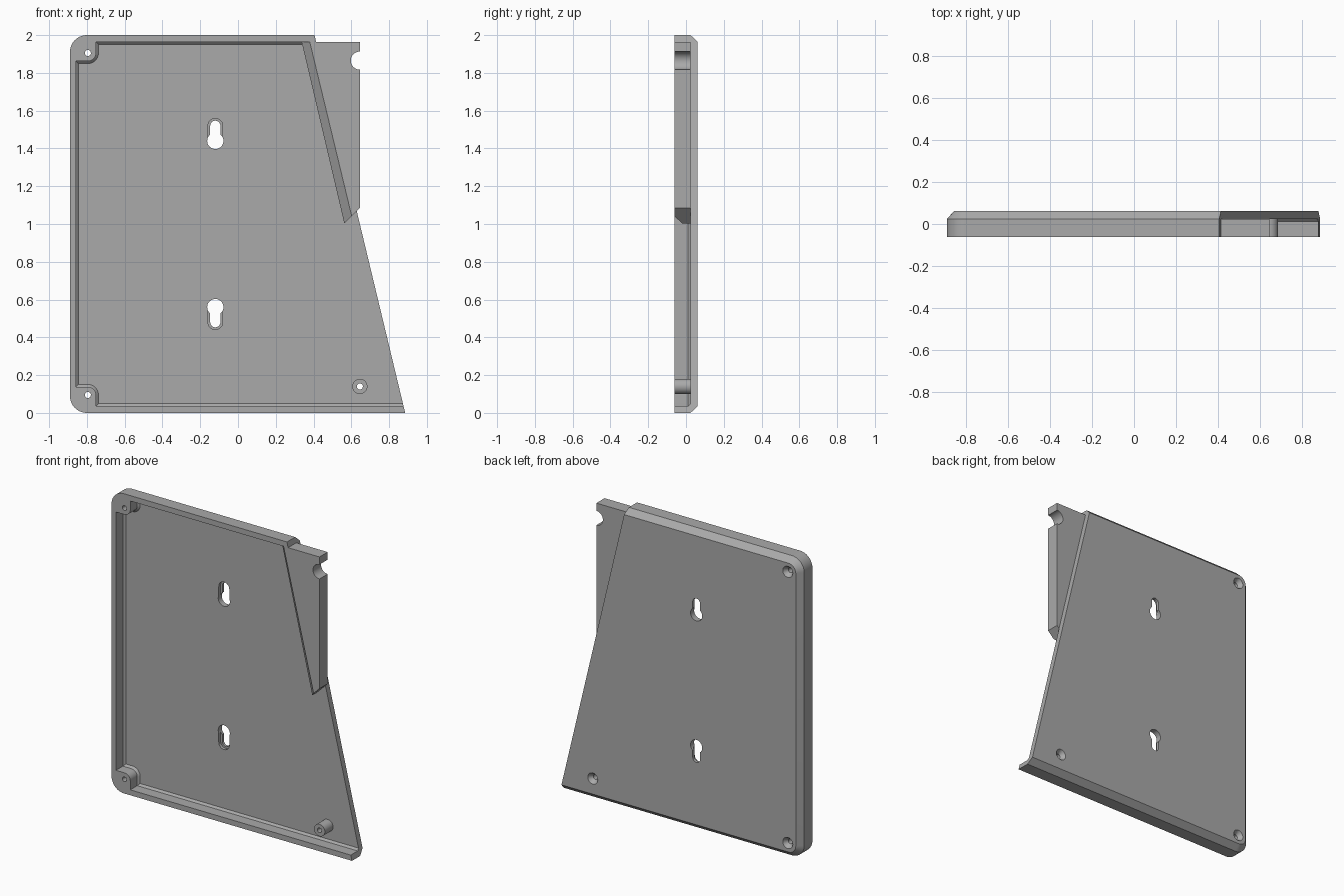
import bpy
import bmesh
from math import sin, cos, pi, asin
from mathutils import Vector

cube = bpy.data.objects.get("Cube")
if cube:
    bpy.data.objects.remove(cube)

# Depths along y, shared by all parts
FRONT, FLOOR, BACK = -0.062, 0.024, 0.062
LEFT, RIGHT, TOP = -0.89, 0.885, 2.0
WALL, EDGE, FILLET = 0.036, 0.036, 0.013
SCREW_X, SCREW_Z, BOSS_R = -0.795, 0.095, 0.043
POST = (0.645, 0.14)
KEY_X = -0.12

grey = bpy.data.materials.new("grey plastic")
grey.use_nodes = True
grey.diffuse_color = (0.4, 0.4, 0.4, 1)
grey.node_tree.nodes["Principled BSDF"].inputs["Base Color"].default_value = (0.4, 0.4, 0.4, 1)


def arc(cx, cz, r, start, end, n=12):
    return [(cx + r * cos(start + (end - start) * i / n),
             cz + r * sin(start + (end - start) * i / n)) for i in range(n + 1)]


def circle(cx, cz, r):
    return arc(cx, cz, r, 0, 2 * pi, 40)[:-1]


def loft(name, layers, clip=None):
    """Closed solid through matching x-z outlines placed at given depths."""
    bm = bmesh.new()
    rings = [[bm.verts.new((x, y, z)) for x, z in pts] for y, pts in layers]
    n = len(rings[0])
    for a, b in zip(rings, rings[1:]):
        for i in range(n):
            j = (i + 1) % n
            bm.faces.new((a[i], a[j], b[j], b[i]))
    bm.faces.new(rings[0])
    bm.faces.new(rings[-1])
    if clip:
        point, normal = clip
        bmesh.ops.bisect_plane(bm, geom=bm.verts[:] + bm.edges[:] + bm.faces[:],
                               plane_co=point, plane_no=normal, clear_outer=True)
        bmesh.ops.holes_fill(bm, edges=[e for e in bm.edges if e.is_boundary])
    bmesh.ops.recalc_face_normals(bm, faces=bm.faces[:])
    mesh = bpy.data.meshes.new(name)
    bm.to_mesh(mesh)
    bm.free()
    mesh.materials.append(grey)
    obj = bpy.data.objects.new(name, mesh)
    bpy.context.collection.objects.link(obj)
    return obj


def activate(obj):
    bpy.ops.object.select_all(action='DESELECT')
    obj.select_set(True)
    bpy.context.view_layer.objects.active = obj


def cut(obj, cutter):
    mod = obj.modifiers.new("cut", 'BOOLEAN')
    mod.operation, mod.solver, mod.object = 'DIFFERENCE', 'EXACT', cutter
    activate(obj)
    bpy.ops.object.modifier_apply(modifier=mod.name)
    bpy.data.objects.remove(cutter)


# Outer shell: rounded left corners, chamfered back, slanted right side
def shell_outline(inset):
    r = 0.09 - inset
    cx = LEFT + 0.09
    right = 1.3
    return ([(right, inset), (right, TOP - inset)]
            + arc(cx, TOP - 0.09, r, pi / 2, pi)
            + arc(cx, 0.09, r, pi, 1.5 * pi))


slant = (Vector((RIGHT, 0, 0)), Vector((2.0, 0, 0.48)))
tray = loft("tray", [(FRONT, shell_outline(0)), (FLOOR, shell_outline(0)),
                     (BACK, shell_outline(EDGE))], slant)


# Inner recess that leaves rounded screw bosses in the left corners
def recess_outline(inset):
    lo, hi = WALL + inset, TOP - WALL - inset
    x, r = LEFT + WALL - 0.004 + inset, BOSS_R + inset
    return ([(1.4, lo), (1.4, hi), (SCREW_X + r, hi)]
            + arc(SCREW_X, TOP - SCREW_Z, r, 0, -pi / 2)
            + [(x, TOP - SCREW_Z - r), (x, SCREW_Z + r)]
            + arc(SCREW_X, SCREW_Z, r, pi / 2, 0)
            + [(SCREW_X + r, lo)])


cut(tray, loft("recess", [(FRONT - 0.05, recess_outline(0)),
                          (FLOOR - FILLET, recess_outline(0)),
                          (FLOOR, recess_outline(FILLET))]))

# Countersunk screw holes
for x, z in ((SCREW_X, SCREW_Z), (SCREW_X, TOP - SCREW_Z), POST):
    cut(tray, loft("screw_hole", [(FRONT - 0.05, circle(x, z, 0.016)),
                                  (BACK - 0.028, circle(x, z, 0.016)),
                                  (BACK, circle(x, z, 0.037)),
                                  (BACK + 0.05, circle(x, z, 0.037))]))

# Keyhole hangers with a wider shallow slot on the inside
BIG, SLOT, LIP, LENGTH = 0.043, 0.027, 0.039, 0.08
for base, s in ((1.44, 1), (TOP - 1.44, -1)):
    def flip(points):
        return [(x, base + s * z) for x, z in points]
    a = asin(SLOT / BIG)
    key = flip(arc(KEY_X, 0, BIG, pi / 2 + a, 2.5 * pi - a, 32)
               + arc(KEY_X, LENGTH, SLOT, 0, pi, 16))
    lip = flip(arc(KEY_X, 0, LIP, pi, 2 * pi, 16)
               + arc(KEY_X, LENGTH, LIP, 0, pi, 16))
    cut(tray, loft("keyhole", [(FRONT, key), (BACK + 0.05, key)]))
    cut(tray, loft("key_slot", [(FRONT, lip), (FLOOR + 0.02, lip)]))

# Side tab with a sloping inner face and a half-round notch
ledge = TOP - WALL
tab_front = [(0.38, ledge), (0.645, ledge), (0.645, 1.085), (0.602, 1.042)]
tab_base = [(0.337, ledge), (0.645, ledge), (0.645, 1.085), (0.563, 1.003)]
side_tab = loft("side_tab", [(FRONT, tab_front), (-0.02, tab_base), (FLOOR, tab_base)])
notch = circle(0.645, 1.865, 0.048)
cut(side_tab, loft("notch", [(FRONT - 0.05, notch), (FLOOR + 0.05, notch)]))

# Free-standing screw post
post = loft("screw_post", [(FRONT, circle(*POST, 0.04)), (FLOOR, circle(*POST, 0.04))])
cut(post, loft("post_hole", [(FRONT - 0.05, circle(*POST, 0.016)),
                             (FLOOR + 0.05, circle(*POST, 0.016))]))

for obj in (tray, side_tab, post):
    activate(obj)
    bpy.ops.object.shade_smooth_by_angle(angle=0.5)
